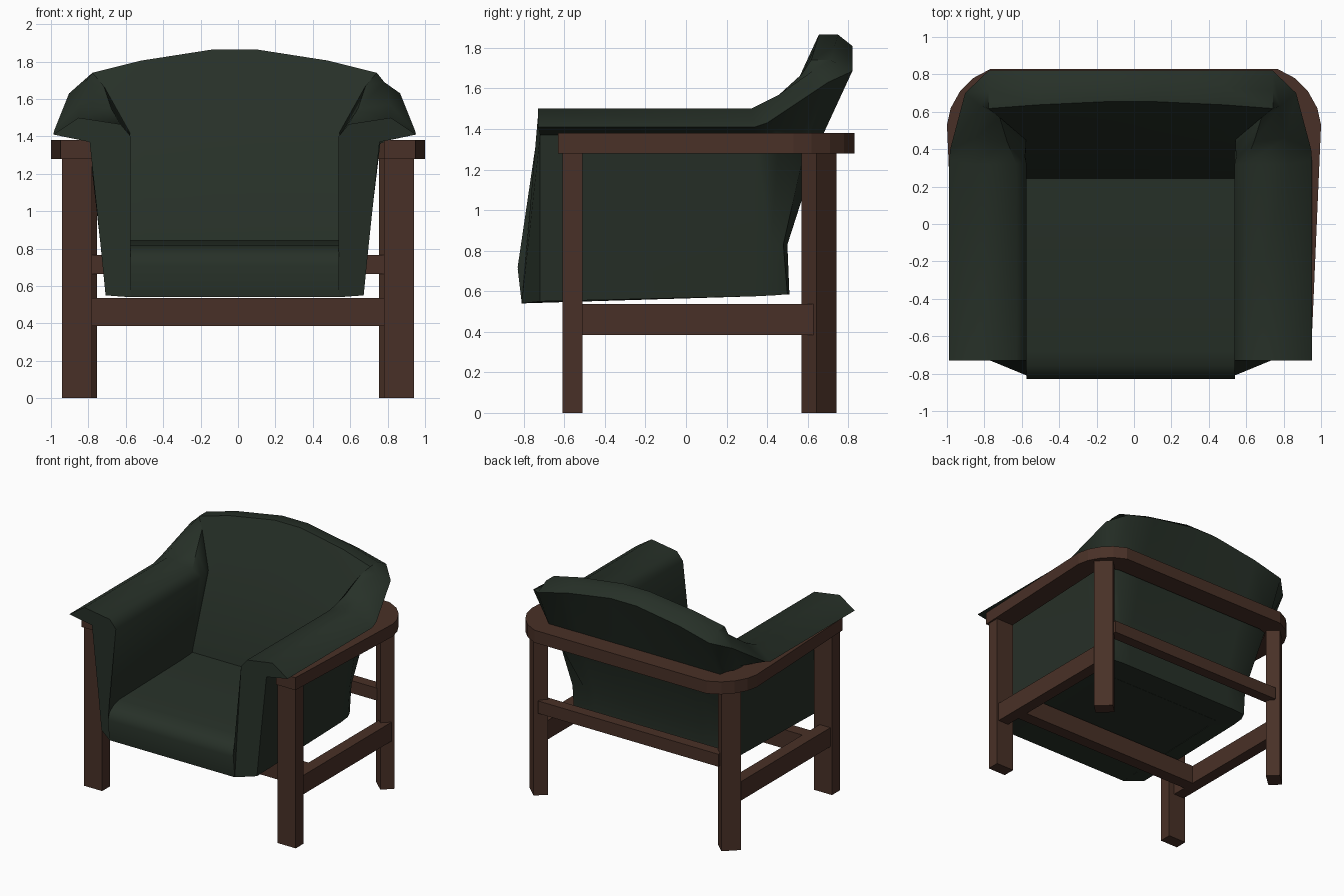
import bpy, bmesh, math

if "Cube" in bpy.data.objects:
    bpy.data.objects.remove(bpy.data.objects["Cube"])

def material(name, rgb):
    m = bpy.data.materials.new(name)
    m.diffuse_color = (*rgb, 1)
    m.use_nodes = True
    m.node_tree.nodes["Principled BSDF"].inputs["Base Color"].default_value = m.diffuse_color
    return m

WOOD = material("brown wood", (0.066, 0.030, 0.020))
FABRIC = material("dark green leather", (0.020, 0.030, 0.021))

def finish(name, bm, mat, smooth=None):
    bmesh.ops.recalc_face_normals(bm, faces=bm.faces)
    me = bpy.data.meshes.new(name)
    bm.to_mesh(me)
    bm.free()
    me.materials.append(mat)
    if smooth:
        me.shade_smooth()
        me.set_sharp_from_angle(angle=math.radians(smooth))
    ob = bpy.data.objects.new(name, me)
    bpy.context.collection.objects.link(ob)
    return ob

def loft(name, sections, mat, smooth=None):
    """Skin closed sections of equal point count and cap both ends."""
    bm = bmesh.new()
    rings = [[bm.verts.new(p) for p in s] for s in sections]
    n = len(rings[0])
    for a, b in zip(rings, rings[1:]):
        for i in range(n):
            j = (i + 1) % n
            bm.faces.new((a[i], a[j], b[j], b[i]))
    bm.faces.new(rings[0])
    bm.faces.new(rings[-1])
    return finish(name, bm, mat, smooth)

def prism(name, outline, z0, z1):
    return loft(name, [[(x, y, z) for x, y in outline] for z in (z0, z1)], WOOD)

def box(name, x0, x1, y0, y1, z0, z1):
    return prism(name, [(x0, y0), (x1, y0), (x1, y1), (x0, y1)], z0, z1)

# Legs and side rails, mirrored left and right
BACK_LEG = [(0.94, 0.644), (0.835, 0.743), (0.755, 0.67), (0.865, 0.57)]
for s, side in ((-1, "left"), (1, "right")):
    box(f"front_leg_{side}", s * 0.78, s * 0.94, -0.61, -0.51, 0, 1.29)
    prism(f"back_leg_{side}", [(s * x, y) for x, y in BACK_LEG], 0, 1.29)
    box(f"side_rail_{side}", s * 0.83, s * 0.925, -0.52, 0.63, 0.385, 0.537)

# Cross rails
box("front_rail", -0.84, 0.84, -0.39, -0.29, 0.385, 0.537)
box("back_rail", -0.80, 0.80, 0.645, 0.733, 0.665, 0.765)

# U-shaped arm rail with rounded back corners
outer = [(0.95, -0.63), (1.0, 0.53), (0.98, 0.62), (0.93, 0.71), (0.86, 0.78), (0.765, 0.83)]
inner = [(0.78, -0.63), (0.83, 0.50), (0.82, 0.56), (0.79, 0.61), (0.75, 0.645), (0.70, 0.66)]
pairs = list(zip(outer, inner))
pairs += [((-o[0], o[1]), (-i[0], i[1])) for o, i in reversed(pairs)]
loft("arm_rail", [[(*o, 1.28), (*o, 1.38), (*i, 1.38), (*i, 1.28)] for o, i in pairs], WOOD)

# Upholstered shell: sections run inner base, inner top, crown, lip, outer side, underside
CX = -0.018
arm = [(.556, .72), (.556, 1.40), (.61, 1.465), (.835, 1.50), (.97, 1.41),
       (.775, 1.37), (.718, .83), (.69, .55), (.556, .54)]
front_y = [-.83, -.73, -.73, -.73, -.73, -.72, -.72, -.72, -.81]
rear_y = [.20, .32, .32, .32, .34, .34, .34, .34, .20]
back = [(.20, .72), (.45, 1.42), (.655, 1.865), (.75, 1.865), (.82, 1.81),
        (.67, 1.36), (.50, .83), (.51, .585), (.20, .58)]
corner_a = [(.555, .20, .72), (.565, .36, 1.40), (.66, .44, 1.55), (.83, .46, 1.57), (.965, .40, 1.43),
            (.78, .46, 1.37), (.715, .42, .83), (.685, .44, .58), (.555, .20, .58)]
corner_b = [(.555, .20, .72), (.56, .42, 1.41), (.70, .57, 1.67), (.80, .63, 1.69), (.885, .70, 1.63),
            (.775, .60, 1.36), (.69, .48, .83), (.66, .50, .585), (.555, .20, .58)]

def back_section(x, drop, flare):
    return [(x + (flare if 2 <= i <= 5 else 0), y - (drop * 0.3 if i in (2, 3) else 0),
             z - (drop if 2 <= i <= 4 else 0)) for i, (y, z) in enumerate(back)]

half = [[(x, y, z) for (x, z), y in zip(arm, front_y)],
        [(x, y, max(z, .575)) for (x, z), y in zip(arm, rear_y)],
        corner_a, corner_b,
        back_section(.56, .125, .20), back_section(.48, .06, .02), back_section(.115, 0, 0)]
shell = half + [[(-x, y, z) for x, y, z in s] for s in reversed(half)]
loft("arm_and_back_shell", [[(x + CX, y, z) for x, y, z in s] for s in shell], FABRIC, 48)

# Seat cushion with rounded front edge
seat = [(-.81, .54), (-.83, .71), (-.81, .765), (-.76, .80), (-.68, .82),
        (.10, .835), (.28, .845), (.30, .58), (.20, .58)]
loft("seat", [[(CX + s * .557, y, z) for y, z in seat] for s in (-1, 1)], FABRIC, 48)
